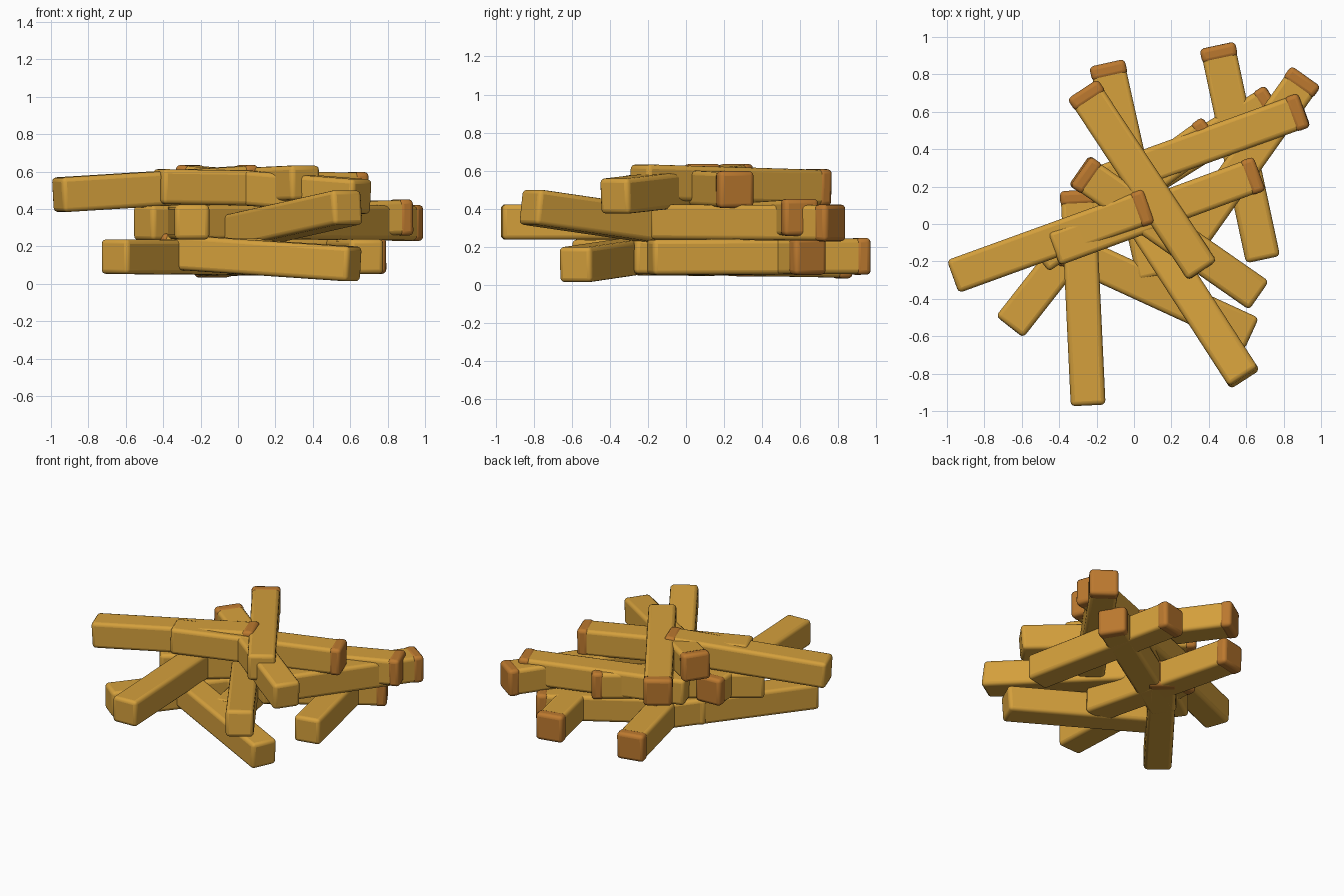
import bpy
from mathutils import Vector, Matrix

if "Cube" in bpy.data.objects:
    bpy.data.objects.remove(bpy.data.objects["Cube"])

THICK, CAP = 0.186, 0.08


def material(name, colour):
    m = bpy.data.materials.new(name)
    m.diffuse_color = colour
    m.use_nodes = True
    bsdf = m.node_tree.nodes["Principled BSDF"]
    bsdf.inputs["Base Color"].default_value = colour
    bsdf.inputs["Roughness"].default_value = 0.7
    return m


GOLD = material("golden_yellow", (0.66, 0.35, 0.045, 1))
BROWN = material("toasted_brown", (0.50, 0.19, 0.028, 1))


def rounded_bar(name, start, end, thick, mat):
    """Square bar with softened edges running between two points."""
    axis = (end - start).normalized()
    side = Vector((0, 0, 1)).cross(axis).normalized()
    frame = Matrix((axis, side, axis.cross(side))).transposed().to_4x4()
    bpy.ops.mesh.primitive_cube_add(size=1)
    bar = bpy.context.object
    bar.name = name
    bar.data.transform(Matrix.Diagonal(((end - start).length, thick, thick, 1)))
    bar.matrix_world = Matrix.Translation((start + end) / 2) @ frame
    bar.data.materials.append(mat)
    bevel = bar.modifiers.new("soft_edges", "BEVEL")
    bevel.width = 0.024
    bevel.segments = 3
    bpy.ops.object.shade_smooth_by_angle()


def stick(name, plain, tip):
    """Golden stick with a slightly thicker toasted tip."""
    a, b = Vector(plain), Vector(tip)
    axis = (b - a).normalized()
    rounded_bar(name, a, b - axis * 0.02, THICK, GOLD)
    rounded_bar(name + "_tip", b - axis * CAP, b, THICK + 0.008, BROWN)


# Plain end and toasted end of every stick, layer by layer
layers = {
    "bottom": [
        ((-0.665, -0.55, 0.145), (0.05, 0.36, 0.14)),
        ((0.69, -0.19, 0.145), (0.445, 0.955, 0.15)),
        ((0.11, -0.285, 0.15), (-0.145, 0.86, 0.13)),
        ((0.625, -0.585, 0.105), (-0.41, -0.11, 0.175)),
        ((-0.21, 0.06, 0.14), (0.75, 0.66, 0.15)),
    ],
    "middle": [
        ((-0.245, -0.97, 0.33), (-0.30, 0.18, 0.33)),
        ((-0.51, -0.18, 0.325), (0.42, 0.495, 0.33)),
        ((0.26, -0.14, 0.33), (0.92, 0.79, 0.325)),
        ((-0.17, 0.22, 0.33), (0.91, 0.61, 0.355)),
        ((0.59, -0.825, 0.41), (-0.03, 0.135, 0.27)),
    ],
    "top": [
        ((-0.965, -0.28, 0.475), (0.085, 0.10, 0.54)),
        ((-0.43, -0.135, 0.52), (0.67, 0.27, 0.50)),
        ((0.665, -0.38, 0.465), (-0.29, 0.285, 0.54)),
        ((0.365, -0.25, 0.54), (-0.275, 0.72, 0.51)),
    ],
}
for layer, sticks in layers.items():
    for i, (plain, tip) in enumerate(sticks, 1):
        stick(f"{layer}_stick_{i}", plain, tip)
